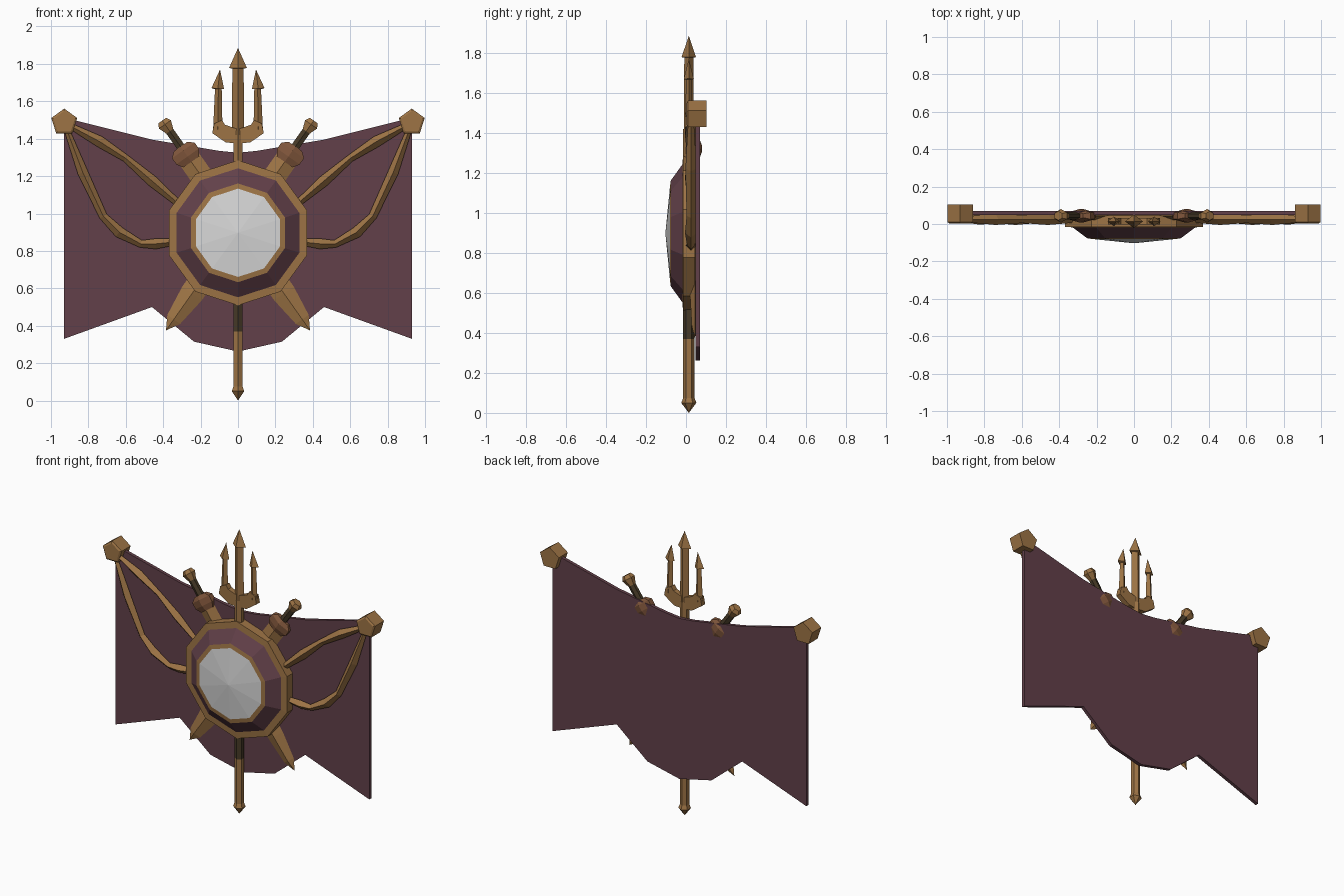
import bpy, bmesh, math
from mathutils import Vector

if "Cube" in bpy.data.objects:
    bpy.data.objects.remove(bpy.data.objects["Cube"], do_unlink=True)


def material(name, rgb):
    m = bpy.data.materials.new(name)
    m.use_nodes = True
    m.diffuse_color = (*rgb, 1)
    bsdf = m.node_tree.nodes["Principled BSDF"]
    bsdf.inputs["Base Color"].default_value = (*rgb, 1)
    bsdf.inputs["Roughness"].default_value = 0.8
    return m


GOLD, PLUM, SILVER, DARK, COPPER = range(5)
MATS = [material("old_gold", (0.34, 0.175, 0.06)),
        material("plum_cloth", (0.122, 0.051, 0.067)),
        material("silver", (0.68, 0.68, 0.68)),
        material("dark_leather", (0.062, 0.042, 0.02)),
        material("copper", (0.22, 0.095, 0.045))]


def finish(name, bm):
    bmesh.ops.remove_doubles(bm, verts=bm.verts, dist=0.0005)
    bmesh.ops.recalc_face_normals(bm, faces=bm.faces)
    me = bpy.data.meshes.new(name)
    bm.to_mesh(me)
    bm.free()
    for m in MATS:
        me.materials.append(m)
    ob = bpy.data.objects.new(name, me)
    bpy.context.collection.objects.link(ob)
    return ob


def tube(name, stations, sides, flat=1.0):
    """Sweep a polygon through (centre, radius, colour of the next band)."""
    bm = bmesh.new()
    pts = [Vector(s[0]) for s in stations]
    rings = []
    for i, (_, r, _) in enumerate(stations):
        d = (pts[min(i + 1, len(pts) - 1)] - pts[max(i - 1, 0)]).normalized()
        if abs(d.y) > 0.9:
            u, v = Vector((1, 0, 0)), Vector((0, 0, 1))
        else:
            v = Vector((0, 1, 0))
            u = d.cross(v).normalized()
        angles = [math.pi / 2 + math.tau * k / sides for k in range(sides)]
        rings.append([bm.verts.new(pts[i] + u * r * math.cos(a) + v * r * flat * math.sin(a))
                      for a in angles])
    for i in range(len(rings) - 1):
        for k in range(sides):
            j = (k + 1) % sides
            f = bm.faces.new((rings[i][k], rings[i][j], rings[i + 1][j], rings[i + 1][k]))
            f.material_index = stations[i][2]
    for i in (0, -1):
        if stations[i][1] > 0.001:
            bm.faces.new(rings[i]).material_index = stations[i][2]
    return finish(name, bm)


def plate(name, half, y0, y1, mat):
    """Extrude an outline, given as its right half from top to bottom, along y."""
    outline = half + [(-x, z) for x, z in reversed(half) if x > 0]
    bm = bmesh.new()
    face = bm.faces.new([bm.verts.new((x, y0, z)) for x, z in outline])
    res = bmesh.ops.extrude_face_region(bm, geom=[face])
    for v in res["geom"]:
        if isinstance(v, bmesh.types.BMVert):
            v.co.y = y1
    for f in bm.faces:
        f.material_index = mat
    return finish(name, bm)


# Cloth banner
plate("banner", [(0, 1.325), (0.1, 1.335), (0.46, 1.395), (0.88, 1.5), (0.93, 1.5),
                 (0.93, 0.33), (0.46, 0.5), (0.235, 0.315), (0, 0.262)], 0.047, 0.069, PLUM)

# Ten-sided domed shield
C = 0.897
tube("shield", [((0, y, C), r, m) for y, r, m in (
    (0.045, 0.388, GOLD), (-0.015, 0.388, GOLD), (-0.018, 0.345, PLUM),
    (-0.076, 0.264, GOLD), (-0.08, 0.236, SILVER), (-0.103, 0, SILVER))], 10)

# Trident shaft and head
Y = 0.014
tube("trident_shaft", [((0, Y, z), r, m) for z, r, m in (
    (0, 0, GOLD), (0.05, 0.038, GOLD), (0.075, 0.028, GOLD), (0.37, 0.028, DARK),
    (0.62, 0.028, GOLD), (1.42, 0.028, GOLD))], 6)
tube("trident_centre_prong", [((0, Y, z), r, GOLD) for z, r in (
    (1.38, 0.034), (1.775, 0.03), (1.778, 0.048), (1.885, 0))], 4, 0.75)
plate("trident_base", [(0, 1.45), (0.07, 1.475), (0.085, 1.5), (0.128, 1.48),
                       (0.138, 1.43), (0.065, 1.38), (0, 1.375)], Y - 0.018, Y + 0.018, GOLD)

for s, side in ((1, "left"), (-1, "right")):
    # Side prong of the trident
    tube(side + "_prong", [((s * x, Y, z), r, GOLD) for x, z, r in (
        (0.108, 1.45, 0.025), (0.105, 1.665, 0.018), (0.108, 1.668, 0.034),
        (0.096, 1.77, 0))], 4, 0.75)

    # Crossed sword: stations measured from the pommel to the tip
    top, tip = Vector((s * 0.405, 0.044, 1.497)), Vector((s * -0.385, 0.044, 0.375))
    axis = (tip - top).normalized()

    def along(rows):
        return [(top + axis * t, r, m) for t, r, m in rows]

    tube(side + "_sword_hilt", along((
        (0, 0.03, GOLD), (0.025, 0.045, GOLD), (0.07, 0.026, DARK),
        (0.2, 0.026, DARK))), 6, 0.8)
    tube(side + "_sword_guard", along((
        (0.17, 0.05, COPPER), (0.195, 0.085, COPPER), (0.235, 0.085, COPPER),
        (0.27, 0.06, COPPER))), 6, 0.42)
    tube(side + "_sword_blade", along((
        (0.24, 0.06, GOLD), (1.13, 0.064, GOLD), (1.3, 0.042, GOLD),
        ((tip - top).length, 0, GOLD))), 4, 0.36)

    # Five-sided corner block
    tube(side + "_corner_block", [((s * 0.929, y, 1.488), r, GOLD) for y, r in (
        (0.103, 0.073), (0.01, 0.073), (0.003, 0.06))], 5)

    # Draped cords between the corner block and the shield
    tube(side + "_upper_cord", [((s * x, 0.025, z), r, GOLD) for x, z, r in (
        (0.91, 1.475, 0.014), (0.74, 1.385, 0.03), (0.6, 1.295, 0.02),
        (0.46, 1.175, 0.03), (0.32, 1.055, 0.018))], 4, 1.0)
    tube(side + "_lower_cord", [((s * x, 0.025, z), r, GOLD) for x, z, r in (
        (0.92, 1.46, 0.014), (0.83, 1.22, 0.028), (0.72, 0.985, 0.022),
        (0.635, 0.9, 0.03), (0.52, 0.838, 0.02), (0.44, 0.838, 0.028),
        (0.34, 0.848, 0.018))], 4, 1.0)
